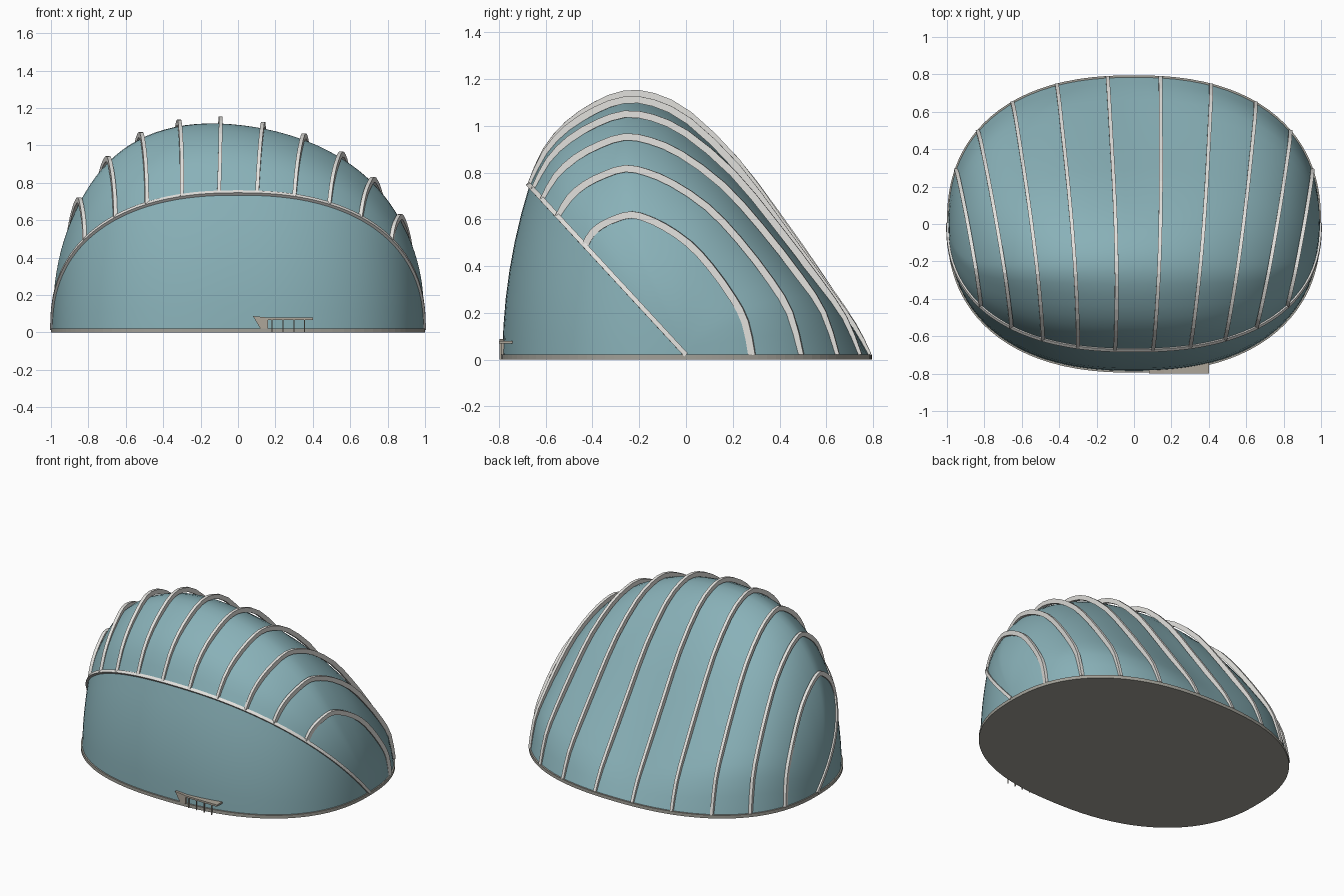
import bpy, bmesh
from math import sin, cos, pi, radians
from mathutils import Vector

cube = bpy.data.objects.get("Cube")
if cube:
    bpy.data.objects.remove(cube)


def material(name, rgb):
    m = bpy.data.materials.new(name)
    m.use_nodes = True
    m.diffuse_color = (*rgb, 1)
    m.node_tree.nodes["Principled BSDF"].inputs["Base Color"].default_value = (*rgb, 1)
    return m


TEAL = material("teal cladding", (0.25, 0.44, 0.48))
PALE = material("pale steel", (0.76, 0.75, 0.72))
STONE = material("stone grey", (0.36, 0.35, 0.31))
TAN = material("canopy tan", (0.42, 0.38, 0.32))


def make(name, verts, faces, mat, smooth=None):
    me = bpy.data.meshes.new(name)
    bm = bmesh.new()
    vs = [bm.verts.new(v) for v in verts]
    for f in faces:
        bm.faces.new([vs[i] for i in f])
    bmesh.ops.remove_doubles(bm, verts=bm.verts, dist=0.0005)
    bmesh.ops.recalc_face_normals(bm, faces=bm.faces)
    bm.to_mesh(me)
    bm.free()
    me.materials.append(mat)
    ob = bpy.data.objects.new(name, me)
    bpy.context.collection.objects.link(ob)
    if smooth:
        bpy.ops.object.select_all(action='DESELECT')
        ob.select_set(True)
        bpy.context.view_layer.objects.active = ob
        bpy.ops.object.shade_smooth_by_angle(angle=radians(smooth))
    return ob


def grid_faces(rows, cols):
    return [(r * cols + c, r * cols + c + 1, (r + 1) * cols + c + 1, (r + 1) * cols + c)
            for r in range(rows - 1) for c in range(cols - 1)]


def refine(table):
    """Insert a smoothly interpolated value between each pair."""
    t = [2 * table[0] - table[1], *table, 2 * table[-1] - table[-2]]
    out = []
    for i in range(1, len(t) - 2):
        out += [t[i], (9 * (t[i] + t[i + 1]) - t[i - 1] - t[i + 2]) / 16]
    return out + [table[-1]]


# Rib profile: distance along the chord, rise in the middle, rise at the sides
STEP = refine((0, .05, .116, .2, .28, .36, .46, .6, .73, .87, .95, 1))
MID = refine((0, .32, .59, .83, 1, 1.08, 1.07, .89, .61, .31, .14, 0))
SIDE = refine((0, .29, .55, .8, 1, 1.08, 1.13, 1.13, 1.0, .75, .5, 0))
BASE = 0.02
FULL = 2.35


def oval(a):
    """Depth of the full-sided oval plan at an angle from the middle."""
    return max(1 - abs(sin(a)) ** FULL, 0) ** (1 / FULL)


def crease_angle(u):
    k = abs(u) / (pi / 2)
    return u * (0.72 + 0.28 * k ** 10)


def crease(u):
    a = crease_angle(u)
    return Vector((0.992 * sin(a), -0.67 * oval(a), BASE + 0.725 * oval(a)))


def back_edge(u):
    return Vector((0.992 * sin(u), 0.785 * oval(u), BASE))


def rib_point(u, i):
    p = crease(u).lerp(back_edge(u), STEP[i])
    w = abs(sin(u)) ** 1.5
    rise = MID[i] * (1 - w) + SIDE[i] * w
    c = max(cos(u), 0) ** 0.54
    p.z += 0.565 * rise * c * (1 - 0.16 * sin(u))
    p.x += 0.02 * rise * c
    return p


# Domed shell behind the crease
N = 64
angles = [pi / 2 * sin(pi / 2 * (2 * k / N - 1)) for k in range(N + 1)]
pts = [rib_point(u, i) for i in range(len(STEP)) for u in angles]
make("dome_shell", pts, grid_faces(len(STEP), N + 1), TEAL, 50)

# Front wall below the crease, bowed slightly outward
ROWS = 7
pts = []
for r in range(ROWS):
    t = r / (ROWS - 1)
    for u in angles:
        a = crease_angle(u)
        p = Vector((0.992 * sin(a), -0.785 * oval(a), BASE)).lerp(crease(u), t)
        p.y -= 0.11 * t * (1 - t) * cos(a)
        pts.append(p)
make("front_wall", pts, grid_faces(ROWS, N + 1), TEAL, 50)


def bar(name, path, outs, width, depth, lifts):
    """Rectangular bar swept along a path; lifts give its outer face height."""
    verts, faces, n = [], [], len(path)
    for k, (p, o, high) in enumerate(zip(path, outs, lifts)):
        t = (path[min(k + 1, n - 1)] - path[max(k - 1, 0)]).normalized()
        o = (o - t * o.dot(t)).normalized()
        s = t.cross(o) * width / 2
        low = high - depth
        verts += [p + o * low - s, p + o * high - s, p + o * high + s, p + o * low + s]
    for k in range(n - 1):
        for j in range(4):
            a, b = 4 * k + j, 4 * k + (j + 1) % 4
            faces.append((a, b, b + 4, a + 4))
    faces += [(0, 1, 2, 3), tuple(range(4 * n - 4, 4 * n))]
    return make(name, verts, faces, PALE)


# Ten upright ribs from the crease to the back edge, lifted off the shell midway
for k in range(10):
    u = (k - 4.5) * pi / 11
    path = [rib_point(u, i) for i in range(len(STEP))]
    side = (back_edge(u) - crease(u)).cross(Vector((0, 0, 1)))
    outs = [side.cross(path[min(i + 1, len(path) - 1)] - path[max(i - 1, 0)])
            for i in range(len(path))]
    lifts = [0.012 + 0.028 * sin(pi * s) ** 0.7 if 0 < s < 1 else 0.012 for s in STEP]
    bar(f"rib_{k + 1}", path, outs, 0.02, 0.03, lifts)

# Rim following the crease
path = [crease(u) for u in angles]
bar("crease_rim", path, [Vector((p.x * 0.6, p.y, p.z)) for p in path],
    0.02, 0.02, [0.012] * len(path))


def prism(name, outline, z0, z1, mat):
    n = len(outline)
    verts = [(x, y, z) for z in (z0, z1) for x, y in outline]
    faces = [tuple(range(n)), tuple(range(n, 2 * n))]
    faces += [(i, (i + 1) % n, (i + 1) % n + n, i + n) for i in range(n)]
    return make(name, verts, faces, mat)


# Full-sided oval floor slab
half = [(sin(u), 0.795 * oval(u)) for u in angles]
prism("floor_slab", half + [(x, -y) for x, y in half[-2:0:-1]], 0, 0.022, STONE)

# Entrance: canopy plate, slanted cheek and thin posts
prism("entrance_canopy", [(.09, -.785), (.16, -.8), (.4, -.8), (.4, -.72), (.09, -.75)],
      0.068, 0.08, TAN)
cheek = [(x, y, z) for y in (-.798, -.75) for x, z in ((.08, .088), (.16, .08), (.16, .02), (.12, .02))]
make("entrance_cheek", cheek, [(0, 1, 2, 3), (4, 5, 6, 7)] +
     [(i, (i + 1) % 4, (i + 1) % 4 + 4, i + 4) for i in range(4)], TAN)
for k in range(4):
    x = 0.18 + 0.058 * k
    prism(f"entrance_post_{k + 1}", [(x, -.797), (x + .005, -.797), (x + .005, -.79), (x, -.79)],
          0, 0.069, TAN)
